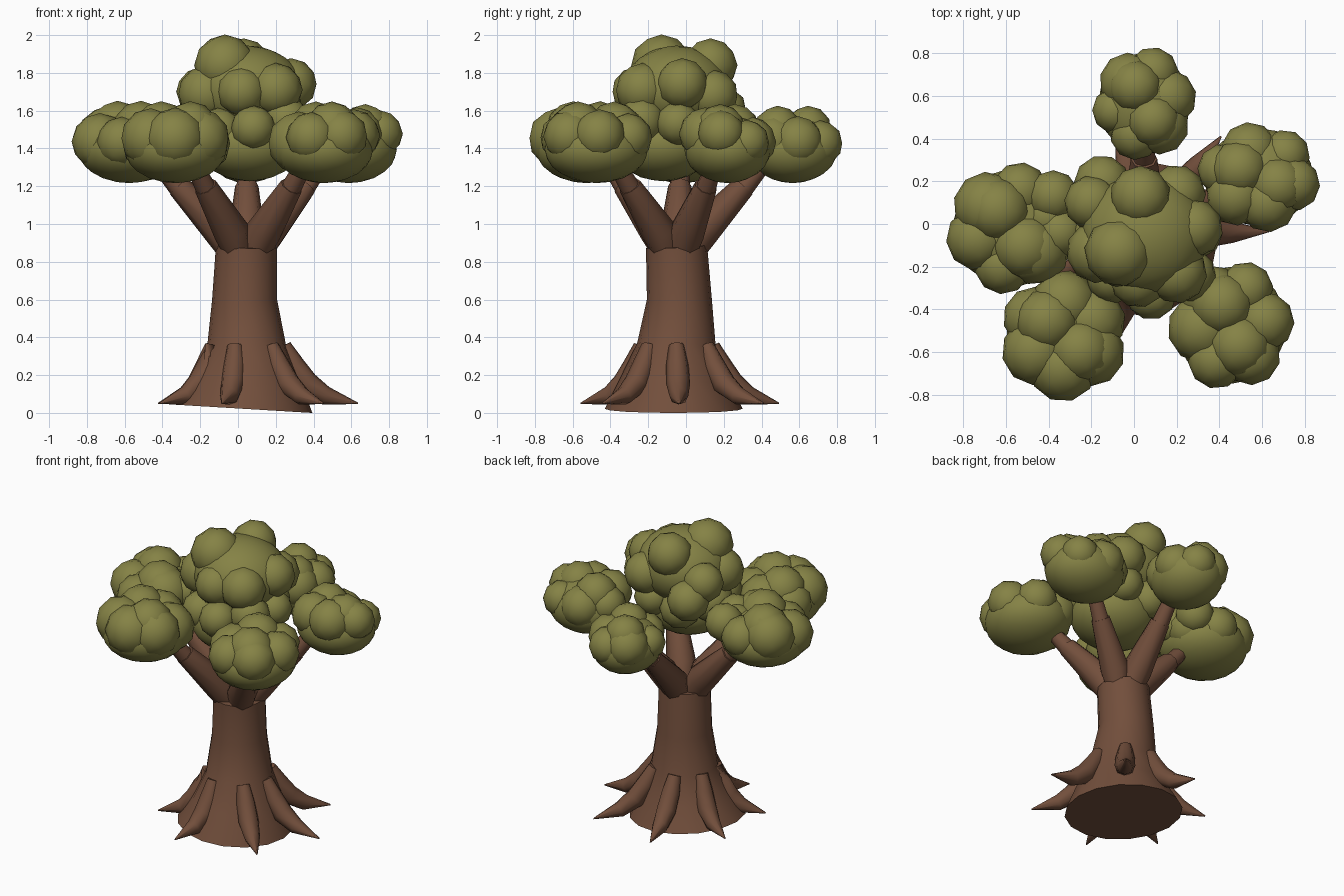
import bpy, bmesh, math, random
from mathutils import Vector, Matrix

if "Cube" in bpy.data.objects:
    bpy.data.objects.remove(bpy.data.objects["Cube"])

random.seed(4)


def material(name, rgb):
    m = bpy.data.materials.new(name)
    m.diffuse_color = (*rgb, 1)
    m.use_nodes = True
    m.node_tree.nodes["Principled BSDF"].inputs["Base Color"].default_value = m.diffuse_color
    return m


BARK = material("brown bark", (0.17, 0.078, 0.045))
LEAF = material("olive leaf", (0.235, 0.225, 0.06))


def finish(bm, name, mat, angle):
    bmesh.ops.recalc_face_normals(bm, faces=bm.faces)
    me = bpy.data.meshes.new(name)
    bm.to_mesh(me)
    bm.free()
    me.materials.append(mat)
    ob = bpy.data.objects.new(name, me)
    bpy.context.collection.objects.link(ob)
    bpy.ops.object.select_all(action='DESELECT')
    ob.select_set(True)
    bpy.context.view_layer.objects.active = ob
    bpy.ops.object.shade_smooth_by_angle(angle=math.radians(angle))
    return ob


def tube(bm, points, radii, sides):
    """Capped tube of rings square to the path."""
    pts = [Vector(p) for p in points]
    rings = []
    for i, p in enumerate(pts):
        t = (pts[min(i + 1, len(pts) - 1)] - pts[max(i - 1, 0)]).normalized()
        side = t.cross(Vector((0.01, 0.02, 1)) if abs(t.z) < 0.95 else Vector((0, 1, 0))).normalized()
        up = side.cross(t)
        rings.append([bm.verts.new(p + radii[i] * (side * math.cos(a) + up * math.sin(a)))
                      for a in (2 * math.pi * k / sides for k in range(sides))])
    for a, b in zip(rings, rings[1:]):
        for k in range(sides):
            j = (k + 1) % sides
            bm.faces.new((a[k], a[j], b[j], b[k]))
    bm.faces.new(rings[0])
    bm.faces.new(rings[-1])
    return rings


def puff(bm, c, r, detail=2):
    """Ball or ellipsoid of leaves; r is a number or three radii."""
    r = (r, r, r) if isinstance(r, (int, float)) else r
    turn = Matrix.Rotation(random.uniform(0, 6), 4, 'Z')
    bmesh.ops.create_icosphere(bm, subdivisions=detail, radius=1.02,
                               matrix=Matrix.Translation(c) @ Matrix.Diagonal((*r, 1)) @ turn)


# Trunk with flared, tilted foot
bm = bmesh.new()
rings = tube(bm, [(0.03, -0.065, 0), (0.045, -0.06, 0.18), (0.045, -0.05, 0.36),
                  (0.035, -0.035, 0.6), (0.045, -0.05, 0.88)],
             [0.365, 0.285, 0.208, 0.172, 0.162], 16)
for v in rings[0]:
    v.co.z = max(0, (0.39 - v.co.x) * 0.06)
finish(bm, "trunk", BARK, 40)

# Seven roots around the foot
for i, deg in enumerate((0, 54, 107, 157, 205, 252, 312)):
    a = math.radians(deg)
    d = Vector((math.cos(a), math.sin(a), 0))
    path = [Vector((0.045 + s, -0.05 + s * 0.4, z)) + d * r
            for s, r, z in ((0, 0.195, 0.355), (0.01, 0.24, 0.25), (0.02, 0.3, 0.155),
                            (0.03, 0.39, 0.09), (0.04, 0.55, 0.05))]
    bm = bmesh.new()
    tube(bm, path, [0.042, 0.06, 0.064, 0.05, 0.004], 8)
    for v in bm.verts:
        v.co.z = max(v.co.z, 0.045)
    finish(bm, "root_%d" % (i + 1), BARK, 65)

# Outer leaf clumps: name, centre x, y, radii x, y, ring phase
clumps = [("left", -0.575, -0.02, 0.305, 0.305, 0.3),
          ("front_left", -0.33, -0.525, 0.3, 0.3, 0.5),
          ("front_right", 0.455, -0.475, 0.29, 0.305, 0.1),
          ("right", 0.585, 0.22, 0.285, 0.255, 0.8),
          ("back", 0.048, 0.565, 0.24, 0.265, 0.2)]
for name, x, y, rx, ry, phase in clumps:
    # Branch: thick lower piece and thinner upper piece
    start = Vector((0.045, -0.05, 0))
    out = Vector((x, y, 0)) - start
    d = out.normalized()
    at = lambda r, z: start + d * r + Vector((0, 0, z))
    L = out.length
    bm = bmesh.new()
    tube(bm, [at(0.07, 0.85), at(0.13, 0.96), at(L * 0.58, 1.2)], [0.075, 0.095, 0.062], 8)
    tube(bm, [at(L * 0.55, 1.17), at(L * 0.8, 1.36)], [0.056, 0.042], 8)
    finish(bm, name + "_branch", BARK, 45)

    # Clump: wide body, ring of puffs, one on top
    bm = bmesh.new()
    puff(bm, (x, y, 1.395), (rx * 0.88, ry * 0.88, 0.175), 3)
    r = (rx + ry) / 2
    for k in range(6):
        a = phase + k * math.pi / 3
        s = r * random.uniform(0.42, 0.54)
        puff(bm, (x + (rx * 1.02 - s) * math.cos(a), y + (ry * 1.02 - s) * math.sin(a),
                  random.uniform(1.42, 1.48)), s)
    for k in range(2):
        a = phase + 1.9 + k * math.pi
        puff(bm, (x + rx * 0.35 * math.cos(a), y + ry * 0.35 * math.sin(a), 1.5), r * 0.49)
    if name == "left":  # extra puffs reaching toward the middle
        puff(bm, (-0.38, 0.13, 1.49), 0.12)
        puff(bm, (-0.35, -0.04, 1.48), 0.12)
    finish(bm, name + "_leaves", LEAF, 80)

# Lower middle clump
bm = bmesh.new()
puff(bm, (0.06, -0.12, 1.42), (0.27, 0.26, 0.19), 3)
for k in range(7):
    a = 0.25 + k * math.tau / 7
    puff(bm, (0.075 + 0.23 * math.cos(a), -0.1 + 0.23 * math.sin(a), random.uniform(1.47, 1.56)),
         random.uniform(0.11, 0.14))
finish(bm, "middle_leaves", LEAF, 80)

# Crown
bm = bmesh.new()
puff(bm, (0.05, -0.05, 1.71), (0.29, 0.28, 0.23), 3)
for x, y, z, r in ((-0.07, -0.13, 1.84, 0.16), (0.03, 0.13, 1.84, 0.14), (0.28, -0.02, 1.74, 0.135),
                   (0.2, -0.23, 1.71, 0.14), (-0.2, 0.1, 1.7, 0.125), (0.2, 0.14, 1.68, 0.135),
                   (-0.17, -0.13, 1.69, 0.145), (0.02, -0.26, 1.7, 0.13), (-0.15, 0.19, 1.6, 0.13)):
    puff(bm, (x, y, z), r)
finish(bm, "crown_leaves", LEAF, 80)
